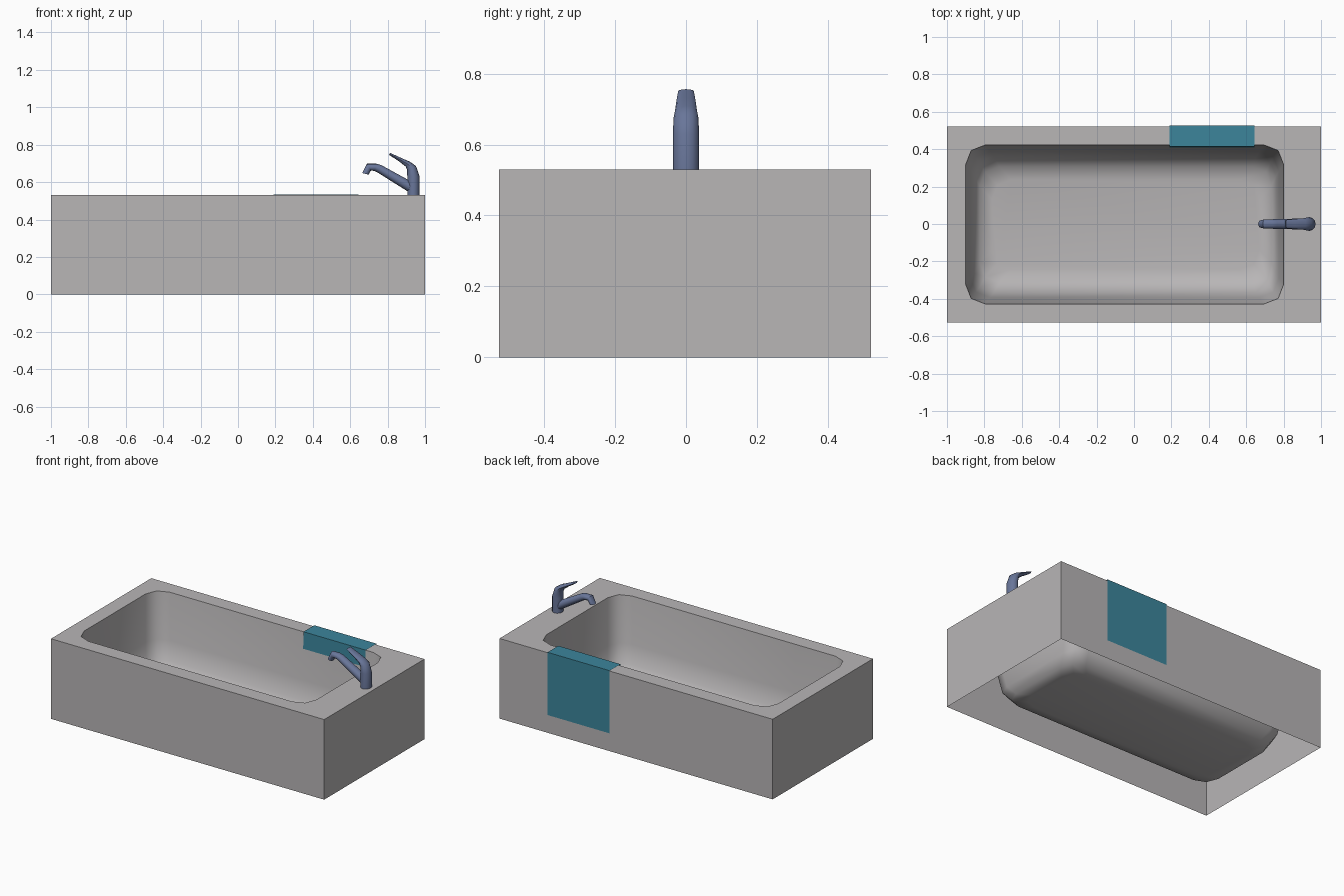
import bpy, bmesh, math
from mathutils import Vector

if "Cube" in bpy.data.objects:
    bpy.data.objects.remove(bpy.data.objects["Cube"])


def material(name, rgb):
    m = bpy.data.materials.new(name)
    m.diffuse_color = (*rgb, 1)
    m.use_nodes = True
    m.node_tree.nodes["Principled BSDF"].inputs["Base Color"].default_value = m.diffuse_color
    return m


GREY = material("tub_grey", (0.48, 0.465, 0.47))
TEAL = material("towel_teal", (0.045, 0.235, 0.33))
STEEL = material("faucet_blue_grey", (0.14, 0.18, 0.32))
YC = -0.0025   # tub sits slightly forward so tub plus towel are centred


def finish(name, bm, mat, angle=None, recalc=False):
    if recalc:
        bmesh.ops.recalc_face_normals(bm, faces=bm.faces)
    mesh = bpy.data.meshes.new(name)
    bm.to_mesh(mesh)
    bm.free()
    mesh.materials.append(mat)
    ob = bpy.data.objects.new(name, mesh)
    bpy.context.collection.objects.link(ob)
    if angle:
        bpy.ops.object.select_all(action='DESELECT')
        ob.select_set(True)
        bpy.context.view_layer.objects.active = ob
        bpy.ops.object.shade_smooth_by_angle(angle=math.radians(angle))
    return ob


def bridge(bm, a, b):
    n = len(a)
    for i in range(n):
        bm.faces.new((a[i], a[(i + 1) % n], b[(i + 1) % n], b[i]))


def basin_ring(bm, x0, x1, hy, z, c=0.105):
    # rectangle with two-facet rounded corners, counter-clockwise from +x +y
    pts = []
    for k, (x, sx, sy) in enumerate(((x1, 1, 1), (x0, -1, 1), (x0, -1, -1), (x1, 1, -1))):
        y = sy * hy
        corner = [(x, y - sy * c), (x - sx * c * .28, y - sy * c * .28), (x - sx * c, y)]
        pts += corner if k % 2 == 0 else corner[::-1]
    return [bm.verts.new((x, y + YC, z)) for x, y in pts]


# Tub: open-bottomed outer walls, flat rim and hanging basin
bm = bmesh.new()
corners = [(1, .5245), (-1, .5245), (-1, -.5245), (1, -.5245)]
foot = [bm.verts.new((x, y + YC, 0)) for x, y in corners]
top = [bm.verts.new((x, y + YC, .53)) for x, y in corners]
bridge(bm, foot, top)
levels = [(-.9, .8, .425, .53), (-.875, .775, .39, .23), (-.855, .76, .365, .11),
          (-.825, .735, .31, .045), (-.76, .67, .24, .03)]
rings = [basin_ring(bm, *lv) for lv in levels]
inner = rings[0]
for k in range(4):
    p = inner[3 * k:3 * k + 3]
    bm.faces.new((top[k], p[1], p[0]))
    bm.faces.new((top[k], p[2], p[1]))
    nk = (k + 1) % 4
    bm.faces.new((top[k], top[nk], inner[3 * nk], p[2]))
for a, b in zip(rings, rings[1:]):
    bridge(bm, a, b)
bm.faces.new(rings[-1])
finish("bathtub", bm, GREY, 50, recalc=True)

# Towel: thin sheet folded over the back rim
bm = bmesh.new()
profile = [(.5265, .12), (.5265, .535), (.414, .535), (.410, .42)]
edges = [[bm.verts.new((x, y, z)) for y, z in profile] for x in (.19, .645)]
for i in range(len(profile) - 1):
    bm.faces.new((edges[0][i], edges[0][i + 1], edges[1][i + 1], edges[1][i]))
for f in bm.faces:
    f.normal_update()
finish("towel", bm, TEAL)


def tube(name, stations, sides=12):
    # stations: x, z, ring tilt in degrees, in-plane radius, sideways radius
    bm = bmesh.new()
    loops = []
    for x, z, tilt, rn, ry in stations:
        t = math.radians(tilt)
        u = Vector((math.cos(t), 0, math.sin(t)))
        ring = []
        for i in range(sides):
            a = 2 * math.pi * i / sides
            ring.append(bm.verts.new(Vector((x, 0, z)) + u * rn * math.cos(a)
                                     + Vector((0, ry * math.sin(a), 0))))
        loops.append(ring)
    for a, b in zip(loops, loops[1:]):
        bridge(bm, a, b)
    bm.faces.new(loops[0])
    bm.faces.new(loops[-1])
    finish(name, bm, STEEL, 45, recalc=True)


# Faucet: upright body running into the lever, and the bent spout
tube("faucet_body_and_lever", [(.938, .528, 0, .033, .037), (.938, .63, 0, .033, .037),
                               (.928, .675, 25, .026, .035), (.908, .696, 50, .017, .031),
                               (.86, .724, 58, .010, .027), (.81, .751, 60, .006, .022)])
tube("faucet_spout", [(.93, .569, 60, .028, .030), (.755, .672, 60, .022, .026),
                      (.735, .679, 75, .020, .025), (.70, .68, 120, .021, .025),
                      (.681, .644, 165, .018, .021)])
